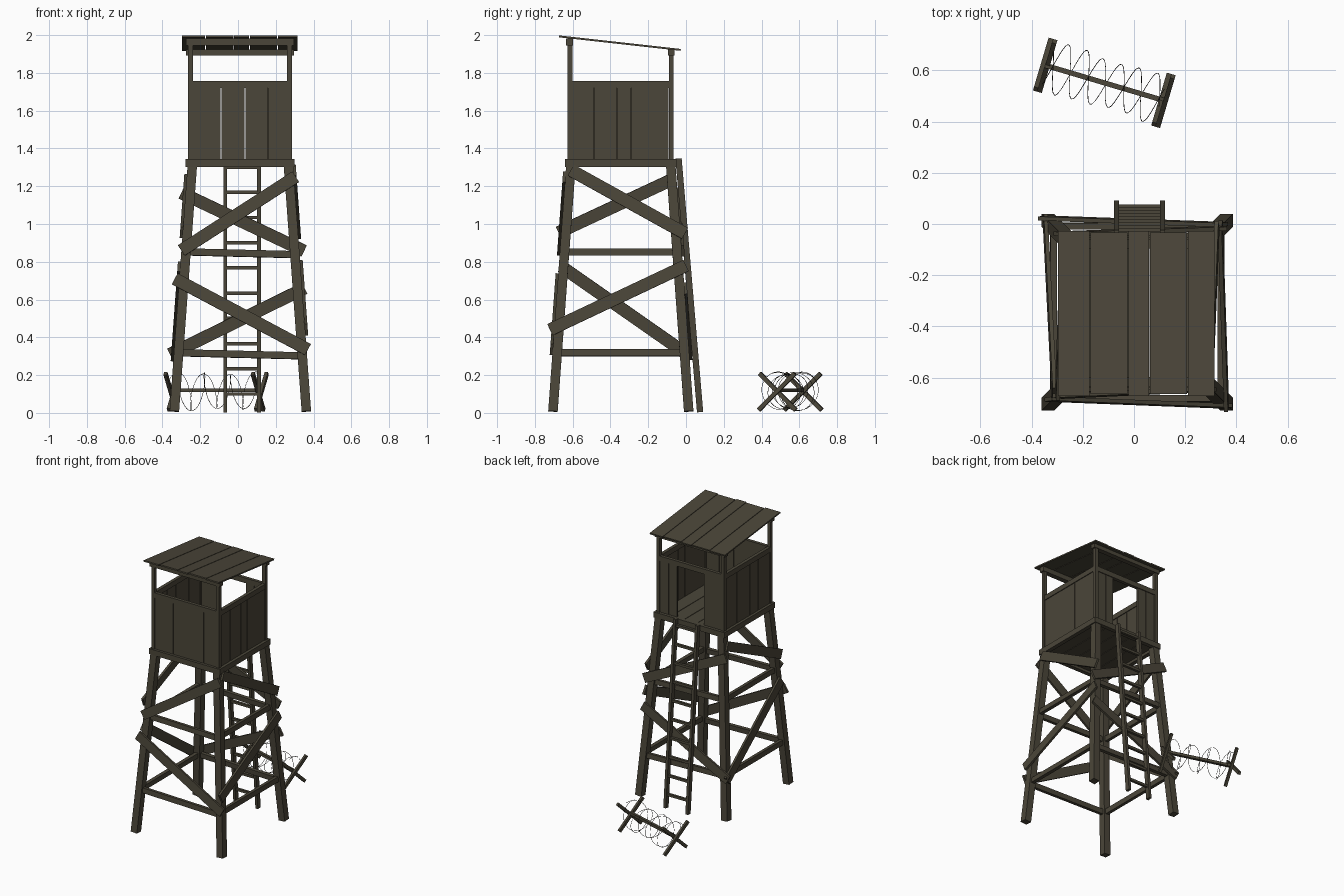
import bpy, math
from mathutils import Vector as V

if "Cube" in bpy.data.objects:
    bpy.data.objects.remove(bpy.data.objects["Cube"])


def mat(name, rgb):
    m = bpy.data.materials.new(name)
    m.diffuse_color = (*rgb, 1)
    m.use_nodes = True
    m.node_tree.nodes["Principled BSDF"].inputs["Base Color"].default_value = m.diffuse_color
    return m


WOOD = mat("weathered dark wood", (0.070, 0.061, 0.041))
WIRE = mat("dark wire", (0.035, 0.033, 0.028))


def beam(name, p, q, w, t, n):
    """Plank from p to q; t is the thickness along n, w the width across it."""
    p, q, n = V(p), V(q), V(n)
    d = (q - p).normalized()
    n = (n - d * n.dot(d)).normalized()
    s = d.cross(n)
    vs = [e + s * a * w / 2 + n * b * t / 2 for e in (p, q)
          for a, b in ((-1, -1), (1, -1), (1, 1), (-1, 1))]
    fs = [(3, 2, 1, 0), (4, 5, 6, 7)] + [(i, (i + 1) % 4, (i + 1) % 4 + 4, i + 4) for i in range(4)]
    me = bpy.data.meshes.new(name)
    me.from_pydata(vs, [], fs)
    me.materials.append(WOOD)
    ob = bpy.data.objects.new(name, me)
    bpy.context.collection.objects.link(ob)
    return ob


def box(name, x0, x1, y0, y1, z0, z1):
    xm, ym = (x0 + x1) / 2, (y0 + y1) / 2
    return beam(name, (xm, ym, z0), (xm, ym, z1), x1 - x0, y1 - y0, (0, 1, 0))


# Tapered tower: outer half sizes shrink with height
CX, CY, HX, HY, TAPER = 0.0125, -0.345, 0.375, 0.385, 0.073


def on_face(side, u, z, out):
    """Point on a sloping tower face; u is x (front/back) or y (left/right)."""
    if side in ("front", "back"):
        s = -1 if side == "front" else 1
        return (u, CY + s * (HY - TAPER * z + out), z)
    s = -1 if side == "left" else 1
    return (CX + s * (HX - TAPER * z + out), u, z)


NORMAL = {"front": (0, -1, TAPER), "back": (0, 1, TAPER),
          "left": (-1, 0, TAPER), "right": (1, 0, TAPER)}

# Legs
for sx in (-1, 1):
    for sy in (-1, 1):
        pts = [(CX + sx * (HX - 0.025 - TAPER * z), CY + sy * (HY - 0.025 - TAPER * z), z)
               for z in (0.008, 1.31)]
        beam("leg", *pts, 0.05, 0.05, (0, 1, 0))

# Diagonal boards nailed outside the legs
for side, u0, z0, u1, z1 in (
        ("front", -0.335, 0.71, 0.37, 0.335), ("front", -0.30, 0.86, 0.305, 1.25),
        ("back", -0.36, 0.31, 0.353, 0.66), ("back", -0.30, 1.165, 0.35, 0.857),
        ("right", -0.72, 0.44, 0.0, 0.78), ("right", -0.61, 1.285, -0.005, 0.95),
        ("left", -0.66, 0.775, 0.02, 0.30), ("left", -0.675, 0.955, -0.075, 1.235)):
    beam(side + "_diagonal", on_face(side, u0, z0, 0.006), on_face(side, u1, z1, 0.006),
         0.066, 0.016, NORMAL[side])

# Horizontal rails between the legs
for za, zb in ((0.318, 0.302), (0.852, 0.838)):
    for side in NORMAL:
        c, h = (CX, HX) if side in ("front", "back") else (CY, HY)
        z = (za, zb) if side in ("front", "back") else (za, za)
        r = h - 0.03 - TAPER * za
        beam(side + "_rail", on_face(side, c - r, z[0], -0.025),
             on_face(side, c + r, z[1], -0.025), 0.037, 0.025, NORMAL[side])

# Platform frame and floor planks
X0, X1, Y0, Y1 = -0.277, 0.300, -0.64, -0.05
for y in (Y0, Y1 - 0.03):
    box("platform_beam", X0, X1, y, y + 0.03, 1.303, 1.343)
for x in (X0, X1 - 0.03):
    box("platform_side_beam", x, x + 0.03, Y0 + 0.03, Y1 - 0.03, 1.303, 1.343)
for i in range(5):
    w = (X1 - X0 - 0.06) / 5
    x = X0 + 0.03 + i * w
    box("floor_plank", x + 0.002, x + w - 0.002, Y0 + 0.03, Y1 - 0.03, 1.322, 1.342)

# Corner posts, roof beams
for x in (-0.252, 0.273):
    for y, top in ((-0.615, 1.96), (-0.078, 1.90)):
        box("corner_post", x - 0.013, x + 0.013, y - 0.013, y + 0.013, 1.34, top)
box("front_roof_beam", -0.275, 0.297, -0.634, -0.597, 1.945, 1.981)
box("back_roof_beam", -0.275, 0.297, -0.096, -0.06, 1.892, 1.924)


# Cabin walls: planks split at the given joints, with a rail on top
def wall(name, joints, along_x, c, skip=()):
    for i, (a, b) in enumerate(zip(joints, joints[1:])):
        if i in skip:
            continue
        a, b = a + 0.0015, b - 0.0015
        r = (a, b, c - 0.006, c + 0.006) if along_x else (c - 0.006, c + 0.006, a, b)
        box(name + "_plank", *r, 1.34, 1.722)
    a, b = joints[0], joints[-1]
    r = (a, b, c - 0.012, c + 0.012) if along_x else (c - 0.012, c + 0.012, a, b)
    box(name + "_top_rail", *r, 1.72, 1.757)


wall("front_wall", (-0.24, -0.09, 0.037, 0.157, 0.262), True, -0.615)
wall("back_wall", (-0.24, -0.165, -0.093, 0.122, 0.19, 0.262), True, -0.078, skip=(2,))
wall("left_wall", (-0.603, -0.47, -0.37, -0.22, -0.09), False, -0.252)
wall("right_wall", (-0.603, -0.487, -0.367, -0.29, -0.09), False, 0.273)

# Sloping roof planks
edges = (-0.298, -0.172, -0.023, 0.061, 0.209, 0.316)
for i, (a, b) in enumerate(zip(edges, edges[1:])):
    yf, yb = (-0.672, -0.664)[i % 2], (-0.028, -0.033)[i % 2]
    z = lambda y: 1.993 - 0.111 * (y + 0.67)
    xm = (a + b) / 2
    beam("roof_plank", (xm, yf, z(yf)), (xm, yb, z(yb)), b - a - 0.004, 0.01, (0, 0, 1))


# Ladder
def ladder_y(z):
    return 0.075 - 0.085 * z


for x in (-0.068, 0.111):
    beam("ladder_rail", (x, ladder_y(0.004), 0.004), (x, ladder_y(1.347), 1.347), 0.02, 0.033, (0, 1, 0))
for i in range(10):
    z = 0.1 + i * 0.1335
    beam("ladder_rung", (-0.068, ladder_y(z), z), (0.111, ladder_y(z), z), 0.018, 0.018, (0, 0, 1))

# Barbed wire barrier: pole, two crossed ends, coils
A, B = V((-0.347, 0.62, 0.12)), V((0.115, 0.483, 0.12))
axis = (B - A).normalized()
perp = V((0, 0, 1)).cross(axis)
beam("barrier_pole", A, B, 0.02, 0.02, (0, 0, 1))
for end in (A, B):
    for s in (-1, 1):
        c = V((end.x, end.y, 0.112)) + axis * s * 0.009
        d = perp * 0.1 + V((0, 0, s * 0.097))
        beam("barrier_cross", c - d, c + d, 0.022, 0.018, axis)

for k, (turn, phase) in enumerate(((1, 0.6), (-1, 2.4))):
    cu = bpy.data.curves.new("wire_coil", 'CURVE')
    cu.dimensions = '3D'
    cu.bevel_depth = 0.0014
    cu.bevel_resolution = 0
    sp = cu.splines.new('POLY')
    n = 120
    sp.points.add(n)
    for i in range(n + 1):
        t = i / n
        a = turn * t * 3.2 * 2 * math.pi + phase
        r = 0.095 + 0.008 * math.sin(7 * t + k)
        p = A.lerp(B, 0.02 + 0.96 * t) + perp * r * math.cos(a) + V((0, 0, r * math.sin(a) - 0.006))
        sp.points[i].co = (*p, 1)
    cu.materials.append(WIRE)
    bpy.context.collection.objects.link(bpy.data.objects.new("wire_coil", cu))
